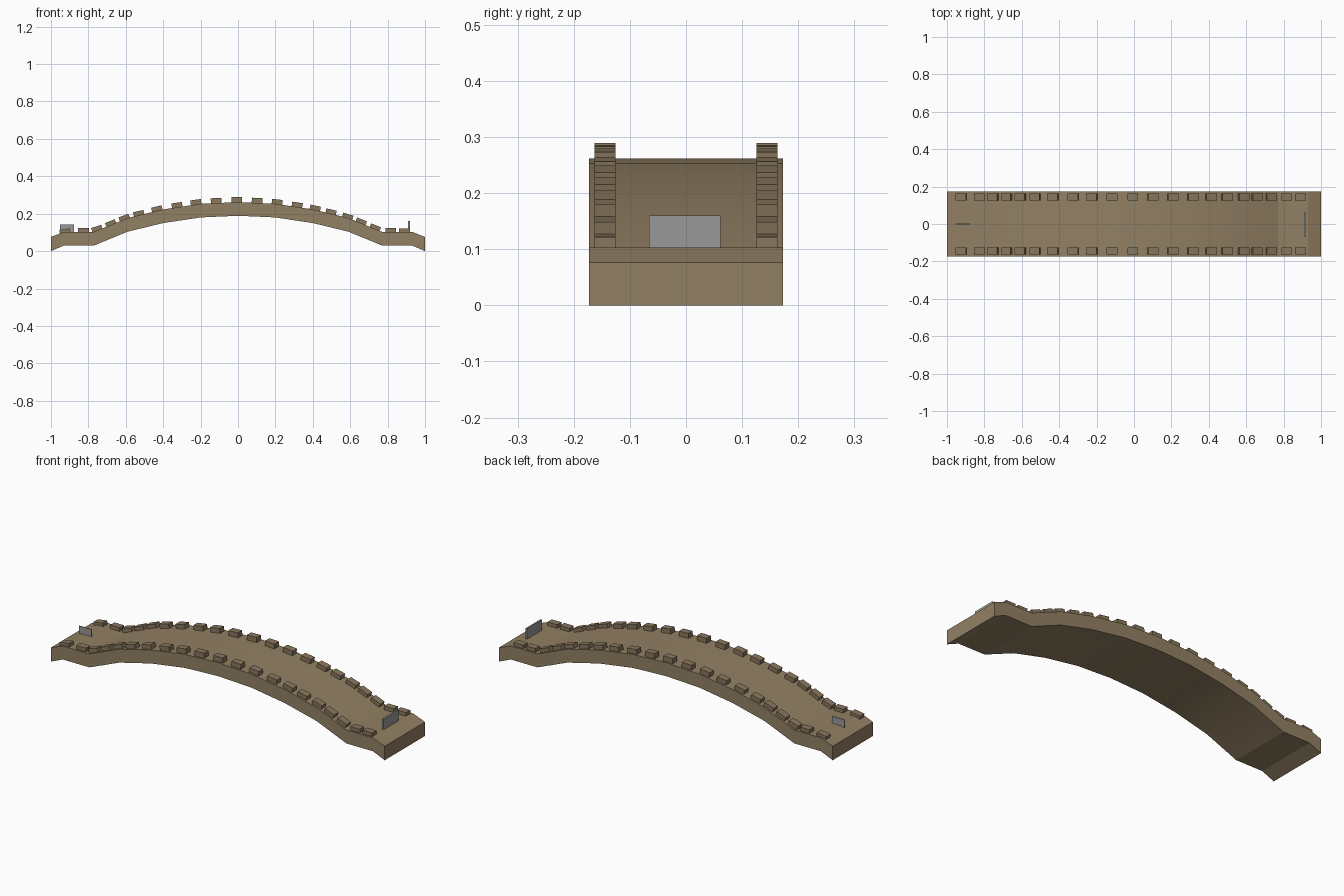
import bpy, bmesh, math
from mathutils import Matrix

if "Cube" in bpy.data.objects:
    bpy.data.objects.remove(bpy.data.objects["Cube"])

def mat(name, col):
    m = bpy.data.materials.new(name)
    m.diffuse_color = (*col, 1)
    m.use_nodes = True
    m.node_tree.nodes["Principled BSDF"].inputs["Base Color"].default_value = m.diffuse_color
    return m

STONE = mat("tan stone", (0.29, 0.215, 0.125))
CURB = mat("brown stone", (0.25, 0.185, 0.11))
STEEL = mat("grey panel", (0.32, 0.32, 0.32))

def finish(name, bm, material):
    bmesh.ops.recalc_face_normals(bm, faces=bm.faces)
    me = bpy.data.meshes.new(name)
    bm.to_mesh(me)
    bm.free()
    me.materials.append(material)
    ob = bpy.data.objects.new(name, me)
    bpy.context.collection.objects.link(ob)
    return ob

# Underside of the arch, left to right; the deck is a constant height above it
half = [(1.0, 0.003), (0.93, 0.030), (0.77, 0.030), (0.59, 0.104), (0.40, 0.150), (0.20, 0.180)]
under = [(-x, z) for x, z in half] + [(0, 0.189)] + [(x, z) for x, z in reversed(half)]
THICK, WIDTH = 0.073, 0.345

def deck(x):
    """Height and slope of the deck at x."""
    for (x0, z0), (x1, z1) in zip(under, under[1:]):
        if x <= x1:
            s = (z1 - z0) / (x1 - x0)
            return z0 + s * (x - x0) + THICK, s

# Arched bridge body: side profile swept across the width
bm = bmesh.new()
rings = []
for x, z in under:
    rings.append([bm.verts.new((x, y, h)) for y, h in (
        (-WIDTH / 2, z), (WIDTH / 2, z), (WIDTH / 2, z + THICK), (-WIDTH / 2, z + THICK))])
rings[0][0].co.z = rings[0][1].co.z = rings[-1][0].co.z = rings[-1][1].co.z = 0
for a, b in zip(rings, rings[1:]):
    for i in range(4):
        j = (i + 1) % 4
        bm.faces.new((a[i], a[j], b[j], b[i]))
bm.faces.new(rings[0])
bm.faces.new(rings[-1])
body = finish("bridge_arch", bm, STONE)
bpy.context.view_layer.objects.active = body
body.select_set(True)
bpy.ops.object.shade_smooth_by_angle(angle=math.radians(15))

# Curb blocks along both edges, tilted with the slope
xs = [-.925, -.826, -.754, -.68, -.607, -.53, -.433, -.326, -.225, -.117, -.006,
      .102, .209, .316, .412, .497, .586, .658, .733, .816, .89]
for side, name in ((-1, "front_curb_blocks"), (1, "back_curb_blocks")):
    bm = bmesh.new()
    for x in xs:
        (z0, _), (z1, _) = deck(x - 0.028), deck(x + 0.028)
        slope = math.atan2(z1 - z0, 0.056)
        top = 0.018 + 0.01 * (1 - abs(x))      # taller in the middle
        sink = 0.008
        z = (z0 + z1) / 2 + (top - sink) / 2
        bmesh.ops.create_cube(bm, size=1, matrix=Matrix.Translation((x, side * 0.1445, z))
                              @ Matrix.Rotation(-slope, 4, 'Y')
                              @ Matrix.Diagonal((0.057, 0.037, top + sink, 1)))
    finish(name, bm, CURB)

# Small upright panels at the two ends
def panel(name, loc, size):
    bm = bmesh.new()
    bmesh.ops.create_cube(bm, size=1, matrix=Matrix.Translation(loc) @ Matrix.Diagonal((*size, 1)))
    finish(name, bm, STEEL)

panel("left_end_panel", (-0.915, 0, 0.120), (0.075, 0.004, 0.042))
panel("right_end_panel", (0.914, -0.002, 0.130), (0.009, 0.127, 0.060))
